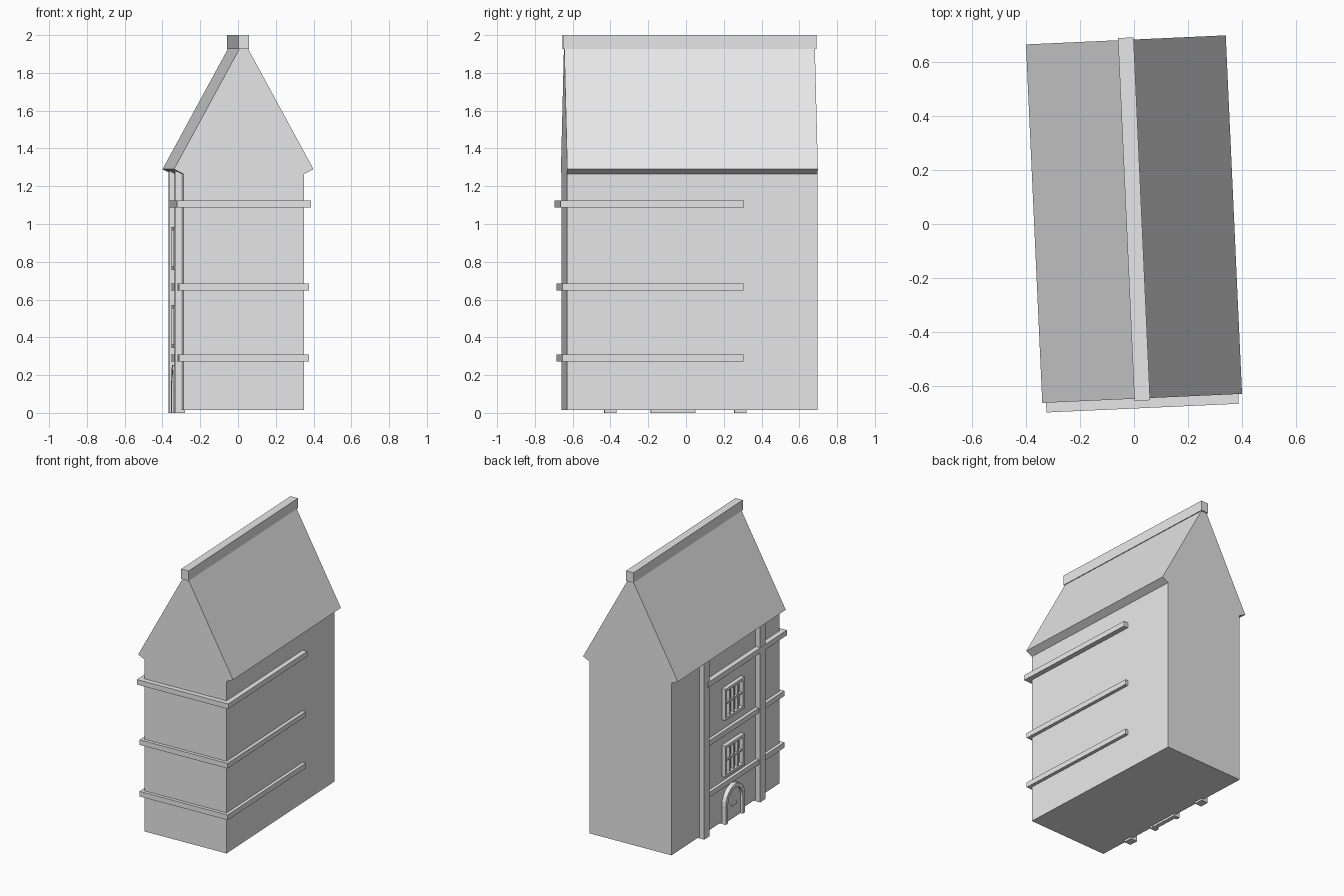
import bpy, bmesh, math
from mathutils import Matrix

cube = bpy.data.objects.get("Cube")
if cube:
    bpy.data.objects.remove(cube, do_unlink=True)

stone = bpy.data.materials.new("light_grey")
stone.diffuse_color = (0.8, 0.8, 0.8, 1)
stone.use_nodes = True
stone.node_tree.nodes["Principled BSDF"].inputs["Base Color"].default_value = (0.8, 0.8, 0.8, 1)

# The house stands slightly turned about the vertical
PLACE = Matrix.Translation((0, 0.018, 0)) @ Matrix.Rotation(math.radians(2.6), 4, "Z")
HALF_W, HALF_L = 0.32, 0.664
EAVE, APEX = 1.265, 1.91


def finish(name, bm):
    bmesh.ops.recalc_face_normals(bm, faces=bm.faces)
    mesh = bpy.data.meshes.new(name)
    bm.to_mesh(mesh)
    bm.free()
    mesh.materials.append(stone)
    obj = bpy.data.objects.new(name, mesh)
    obj.matrix_world = PLACE
    bpy.context.collection.objects.link(obj)
    return obj


def add_box(bm, x, y, z):
    """Box between the (low, high) pairs on each axis."""
    size = [b - a for a, b in (x, y, z)]
    mid = [(a + b) / 2 for a, b in (x, y, z)]
    m = Matrix.Translation(mid) @ Matrix.Diagonal((*size, 1))
    bmesh.ops.create_cube(bm, size=1, matrix=m)


def add_prism(bm, points, offset):
    """Extrude a flat outline along an offset."""
    face = bm.faces.new([bm.verts.new(p) for p in points])
    top = bmesh.ops.extrude_face_region(bm, geom=[face])["geom"]
    bmesh.ops.translate(bm, vec=offset, verts=[v for v in top if isinstance(v, bmesh.types.BMVert)])


def box(name, x, y, z):
    bm = bmesh.new()
    add_box(bm, x, y, z)
    return finish(name, bm)


def gable_prism(name, profile):
    bm = bmesh.new()
    add_prism(bm, [(x, -HALF_L, z) for x, z in profile], (0, 2 * HALF_L, 0))
    return finish(name, bm)


# Walls with gable ends
gable_prism("walls", [(-HALF_W, 0.015), (HALF_W, 0.015), (HALF_W, EAVE), (0, APEX), (-HALF_W, EAVE)])

# Roof slabs and ridge beam
for side, s in (("left", 1), ("right", -1)):
    gable_prism(side + "_roof", [(s * HALF_W, EAVE), (s * 0.37, 1.29), (0, 1.97), (0, APEX)])
box("ridge_beam", (-0.029, 0.029), (-0.672, 0.672), (1.927, 2.0))

# Bands wrapping the front and part of both sides
for name, z, out in (("lower", 0.273, 0.024), ("middle", 0.648, 0.024), ("upper", 1.088, 0.036)):
    w, f, i, back = HALF_W + out, HALF_L + out, HALF_W - 0.02, 0.272
    outline = [(-w, back), (-w, -f), (w, -f), (w, back), (i, back), (i, 0.02 - HALF_L),
               (-i, 0.02 - HALF_L), (-i, back)]
    bm = bmesh.new()
    add_prism(bm, [(x, y, z) for x, y in outline], (0, 0, 0.037))
    finish(name + "_band", bm)

# Pilasters on the entrance side
for name, y in (("front", -0.405), ("back", 0.284)):
    box(name + "_pilaster", (-0.354, -0.3), (y - 0.032, y + 0.032), (0, 1.28))

# Barred windows
MID = -0.073
WIN_W, RIM = 0.118, 0.02
for name, low, high in (("lower", 0.344, 0.572), ("upper", 0.757, 0.985)):
    bm = bmesh.new()
    depth = (-0.35, -0.31)
    for y in (MID - WIN_W, MID + WIN_W - RIM):
        add_box(bm, depth, (y, y + RIM), (low, high))
    for z in (low, high - RIM):
        add_box(bm, depth, (MID - WIN_W + RIM, MID + WIN_W - RIM), (z, z + RIM))
    finish(name + "_window_frame", bm)
    bm = bmesh.new()
    for k in (-1, 0, 1):
        y = MID + k * 0.049
        add_box(bm, (-0.342, -0.31), (y - 0.006, y + 0.006), (low + RIM, high - RIM))
    mid_z = (low + high) / 2
    add_box(bm, (-0.34, -0.31), (MID - WIN_W + RIM, MID + WIN_W - RIM), (mid_z - 0.006, mid_z + 0.006))
    finish(name + "_window_bars", bm)


# Arched doorway: raised surround, recessed leaf and handle
def arch(radius, spring):
    angles = [math.pi * k / 12 for k in range(13)]
    curve = [(MID + radius * math.cos(a), spring + radius * math.sin(a)) for a in angles]
    return [(MID + radius, 0)] + curve + [(MID - radius, 0)]


outer, inner = arch(0.118, 0.135), arch(0.09, 0.135)
bm = bmesh.new()
add_prism(bm, [(-0.352, y, z) for y, z in outer + inner[::-1]], (0.05, 0, 0))
finish("door_surround", bm)
bm = bmesh.new()
add_prism(bm, [(-0.334, y, z) for y, z in inner], (0.03, 0, 0))
finish("door_leaf", bm)
box("door_handle", (-0.346, -0.33), (MID - 0.03, MID + 0.03), (0.1, 0.112))
